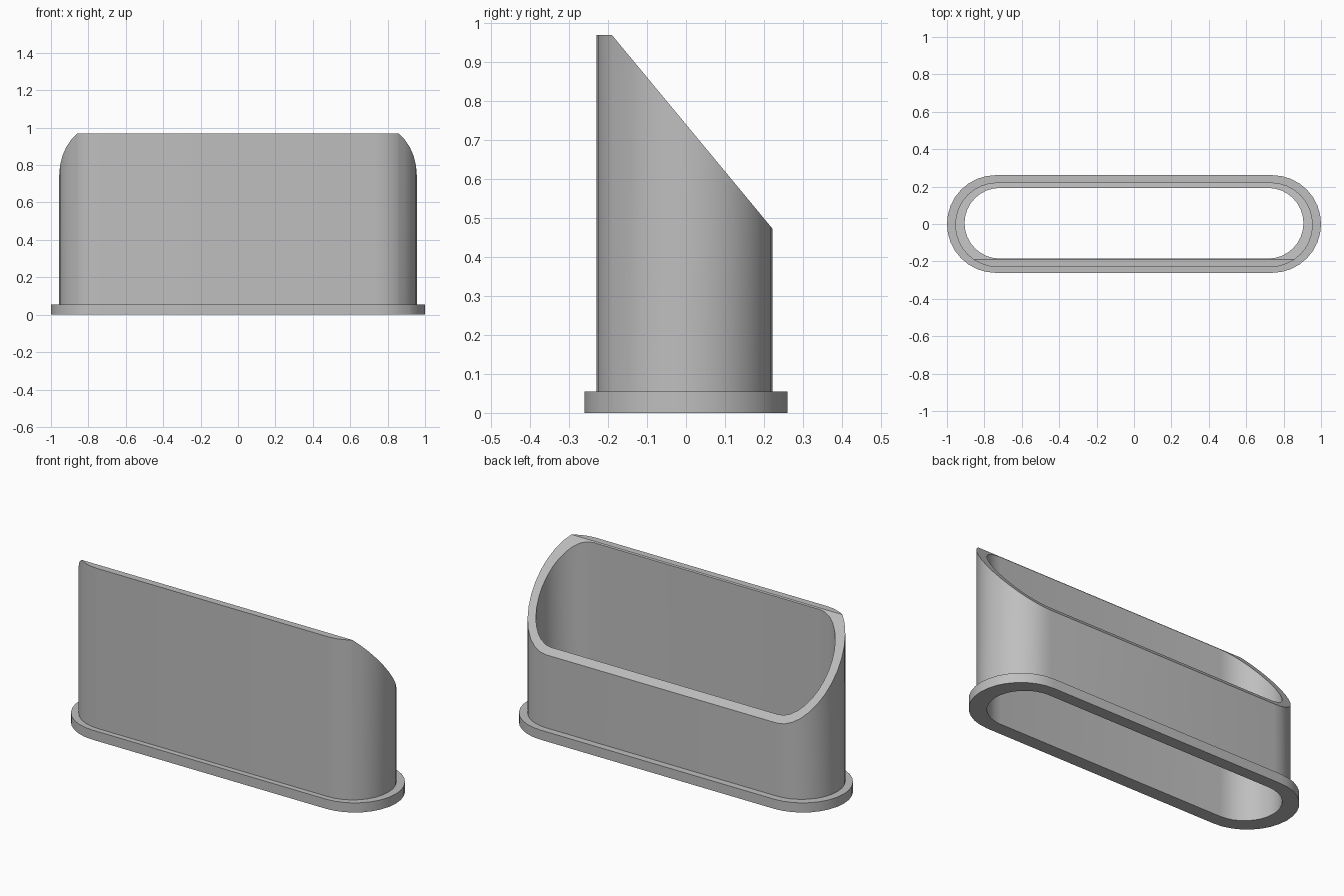
import bpy, bmesh, math

cube = bpy.data.objects.get("Cube")
if cube:
    bpy.data.objects.remove(cube, do_unlink=True)

SEGMENTS = 16      # facets in each rounded end
HEIGHT = 0.97
FLANGE = 0.055
CREST = -0.19      # y where the slanted cut begins
BACK, BACK_Z = 0.222, 0.473

# Rounded-slot outlines: half length, end radius, y offset
RIM = (1.0, 0.261, 0.0)
WALL = (0.956, 0.226, -0.004)
BORE = (0.906, 0.189, 0.004)


def slot_ring(bm, outline, z):
    half, radius, shift = outline
    ring = []
    for side in (1, -1):
        for i in range(SEGMENTS + 1):
            a = math.pi * i / SEGMENTS - math.pi / 2
            ring.append(bm.verts.new((side * (half - radius + radius * math.cos(a)),
                                      side * radius * math.sin(a) + shift, z)))
    return ring


# Sleeve with a base flange: lofted around its wall section
bm = bmesh.new()
section = [(BORE, 0), (RIM, 0), (RIM, FLANGE), (WALL, FLANGE), (WALL, HEIGHT), (BORE, HEIGHT)]
rings = [slot_ring(bm, outline, z) for outline, z in section]
for a, b in zip(rings, rings[1:] + rings[:1]):
    for i in range(len(a)):
        j = (i + 1) % len(a)
        bm.faces.new((a[i], a[j], b[j], b[i]))

# Slanted top: add a crest line, then lower everything behind it
bmesh.ops.bisect_plane(bm, geom=bm.verts[:] + bm.edges[:] + bm.faces[:],
                       plane_co=(0, CREST, 0), plane_no=(0, 1, 0))
slope = (BACK_Z - HEIGHT) / (BACK - CREST)
for v in bm.verts:
    if v.co.z > HEIGHT - 0.001:
        v.co.z = min(HEIGHT, HEIGHT + slope * (v.co.y - CREST))
bmesh.ops.recalc_face_normals(bm, faces=bm.faces[:])

mesh = bpy.data.meshes.new("slanted_sleeve")
bm.to_mesh(mesh)
bm.free()
sleeve = bpy.data.objects.new("slanted_sleeve", mesh)
bpy.context.collection.objects.link(sleeve)

# Plain grey
grey = bpy.data.materials.new("light_grey")
grey.use_nodes = True
colour = (0.52, 0.52, 0.52, 1)
grey.diffuse_color = colour
grey.node_tree.nodes["Principled BSDF"].inputs["Base Color"].default_value = colour
mesh.materials.append(grey)

bpy.ops.object.select_all(action="DESELECT")
sleeve.select_set(True)
bpy.context.view_layer.objects.active = sleeve
bpy.ops.object.shade_smooth_by_angle(angle=math.radians(30))
